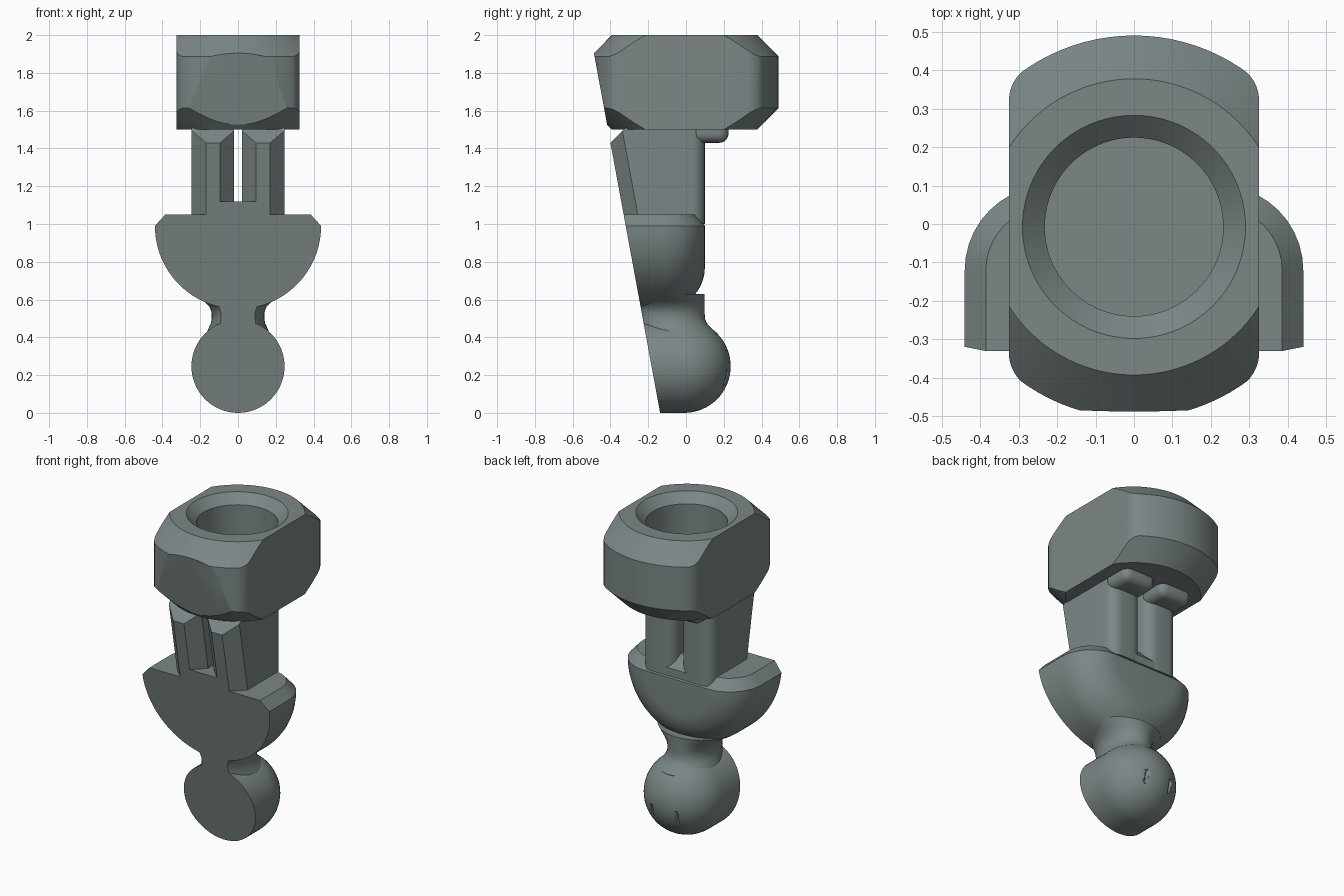
import bpy, bmesh, math
from mathutils import Vector

if "Cube" in bpy.data.objects:
    bpy.data.objects.remove(bpy.data.objects["Cube"])

grey = bpy.data.materials.new("slate_grey")
grey.diffuse_color = (0.2, 0.24, 0.24, 1)
grey.use_nodes = True
grey.node_tree.nodes["Principled BSDF"].inputs["Base Color"].default_value = grey.diffuse_color
SLOPE = 0.184


def front(z):
    """y of the sloping flat front at height z"""
    return -0.137 - SLOPE * z


def slice_off(bm, co, no):
    """Remove everything on the normal side of a plane and close the cut."""
    res = bmesh.ops.bisect_plane(bm, geom=bm.verts[:] + bm.edges[:] + bm.faces[:], dist=1e-6,
                                 plane_co=co, plane_no=no, clear_outer=True)
    edges = [g for g in res["geom_cut"] if isinstance(g, bmesh.types.BMEdge) and g.is_boundary]
    if edges:
        bmesh.ops.edgeloop_fill(bm, edges=edges)


def loft(bm, rows, closed=True, caps=True):
    """Skin a list of point rows."""
    vs = [[bm.verts.new(p) for p in r] for r in rows]
    n = len(rows[0])
    for a, b in zip(vs, vs[1:]):
        for i in range(n if closed else n - 1):
            j = (i + 1) % n
            bm.faces.new((a[i], a[j], b[j], b[i]))
    if caps:
        bm.faces.new(vs[0][::-1])
        bm.faces.new(vs[-1])
    return vs


def finish(name, bm, cut=True, angle=30):
    bmesh.ops.remove_doubles(bm, verts=bm.verts[:], dist=1e-5)
    bmesh.ops.dissolve_degenerate(bm, edges=bm.edges[:], dist=1e-5)
    if cut:
        slice_off(bm, Vector((0, front(0), 0)), Vector((0, -1, -SLOPE)).normalized())
    bmesh.ops.recalc_face_normals(bm, faces=bm.faces[:])
    me = bpy.data.meshes.new(name)
    bm.to_mesh(me)
    bm.free()
    me.materials.append(grey)
    ob = bpy.data.objects.new(name, me)
    bpy.context.collection.objects.link(ob)
    for o in bpy.context.selected_objects:
        o.select_set(False)
    ob.select_set(True)
    bpy.context.view_layer.objects.active = ob
    bpy.ops.object.shade_smooth_by_angle(angle=math.radians(angle))
    return ob


# socket head: turned ring with a blind hole, flat sides and rounded corners
bm = bmesh.new()
cy, N = -0.0075, 96
profile = [(0, 1.73), (0.232, 1.73), (0.232, 1.945), (0.29, 2), (0.385, 2), (0.4975, 1.887),
           (0.4975, 1.613), (0.385, 1.5), (0, 1.5)]
loft(bm, [[(r * math.cos(2 * math.pi * i / N), cy + r * math.sin(2 * math.pi * i / N), z)
           for i in range(N)] for r, z in profile], caps=False)
bmesh.ops.remove_doubles(bm, verts=bm.verts[:], dist=1e-5)
for sx in (-1, 1):
    slice_off(bm, Vector((0.325 * sx, 0, 0)), Vector((sx, 0, 0)))
    for sy in (-1, 1):
        for deg in (9, 18, 27, 36, 45):
            a = math.radians(deg)
            no = Vector((sx * math.cos(a), sy * math.sin(a), 0))
            slice_off(bm, Vector((0.225 * sx, cy + 0.328 * sy, 0)) + 0.1 * no, no)
finish("socket_head", bm, angle=25)

# twin prongs with chamfered front edges and rounded backs
arc = [math.radians(a) for a in range(0, 91, 15)]
for side, sx in (("left", -1), ("right", 1)):
    bm = bmesh.new()
    rows = []
    for z in (1.0, 1.51):
        f = front(z)
        pts = [(0.095, f), (0.17, f), (0.245, f + 0.075)]
        pts += [(0.175 + 0.07 * math.cos(a), 0.03 + 0.07 * math.sin(a)) for a in arc]
        pts += [(0.09 - 0.07 * math.sin(a), 0.03 + 0.07 * math.cos(a)) for a in arc]
        pts += [(0.02, f + 0.075)]
        rows.append([(sx * x, y, z) for x, y in pts])
    loft(bm, rows)
    slice_off(bm, Vector((0, -0.4, 1.43)), Vector((0, -1, 1)).normalized())
    finish(side + "_prong", bm, cut=False)

    # rounded pad behind each prong, under the head
    bm = bmesh.new()
    bmesh.ops.create_cube(bm, size=1)
    for v in bm.verts:
        v.co = (sx * 0.1325 + v.co.x * 0.225, 0.125 + v.co.y * 0.2, 1.48 + v.co.z * 0.1)
    edges = [e for e in bm.edges if min(v.co.z for v in e.verts) < 1.45]
    edges += [e for e in bm.edges if e not in edges and min(v.co.y for v in e.verts) > 0.2
              and abs(e.verts[0].co.x - e.verts[1].co.x) < 0.01]
    bmesh.ops.bevel(bm, geom=edges, offset=0.048, segments=5, profile=0.5, affect='EDGES')
    finish(side + "_pad", bm, cut=False, angle=40)

# web between the prongs, sloping down at the back
bm = bmesh.new()
web = [(-0.5, 1.0), (0.098, 1.0), (0.098, 1.05), (0.03, 1.12), (-0.5, 1.12)]
loft(bm, [[(x, y, z) for y, z in web] for x in (-0.1, 0.1)])
finish("prong_web", bm)


# bowl: half-round body with a rounded back and a chamfered top rim
def bowl_profile(inset):
    r = 0.22 - inset
    pts = [(0, -0.6), (0.22 + r, -0.6)]
    pts += [(0.22 + r * math.cos(a), -0.12 + r * math.sin(a))
            for a in (math.radians(d) for d in range(0, 91, 9))]
    return pts + [(0, -0.12 + r)]


bm = bmesh.new()
top = bowl_profile(0.055)
rows = [[(x, y, 1.05) for x, y in top]]
for k in range(49):
    a = math.pi * k / 48
    rows.append([(r * math.cos(a), y, 0.99 - r * math.sin(a)) for r, y in bowl_profile(0)])
rows.append([(-x, y, 1.05) for x, y in top])
vs = loft(bm, rows, closed=False, caps=False)
bm.faces.new(vs[0] + vs[-1][::-1])
finish("bowl", bm)

# neck: oval column flaring into ball and bowl (z, half width, front y, back y)
bm = bmesh.new()
rows = []
for z, w, y0, y1 in [(0.38, 0.17, -0.26, 0.17), (0.42, 0.168, -0.26, 0.168),
                     (0.45, 0.155, -0.265, 0.132), (0.475, 0.144, -0.27, 0.11),
                     (0.50, 0.139, -0.275, 0.1), (0.53, 0.139, -0.28, 0.099),
                     (0.56, 0.15, -0.29, 0.099), (0.59, 0.18, -0.31, 0.099),
                     (0.63, 0.24, -0.36, 0.099)]:
    rows.append([(w * math.cos(t), (y0 + y1) / 2 + (y1 - y0) / 2 * math.sin(t), z)
                 for t in (2 * math.pi * i / 48 for i in range(48))])
loft(bm, rows)
finish("neck", bm, angle=40)

# ball: round back, straight barrel towards the flat front
bm = bmesh.new()
R = 0.2465
prof = [(0, -0.5), (R, -0.5)] + [(R * math.cos(a), R * math.sin(a) - 0.01)
                                for a in (math.pi / 2 * i / 16 for i in range(17))]
loft(bm, [[(r * math.cos(2 * math.pi * i / 64), y, 0.2465 + r * math.sin(2 * math.pi * i / 64))
           for i in range(64)] for r, y in prof], caps=False)
ball = finish("ball", bm)

# two narrow slots in the back of the ball
bm = bmesh.new()
for sx in (-1, 1):
    rows = []
    for y in (0.19, 0.26):
        rows.append([(sx * 0.085 + 0.009 * math.cos(t), y,
                      0.19 + 0.009 * math.sin(t) + (0.033 if math.sin(t) > 0 else -0.033))
                     for t in (2 * math.pi * (i + 0.5) / 12 for i in range(12))])
    loft(bm, rows)
cutter = finish("slot_cutter", bm, cut=False)
cutter.hide_render = True
cutter.hide_viewport = True
mod = ball.modifiers.new("slots", 'BOOLEAN')
mod.operation = 'DIFFERENCE'
mod.solver = 'EXACT'
mod.object = cutter
